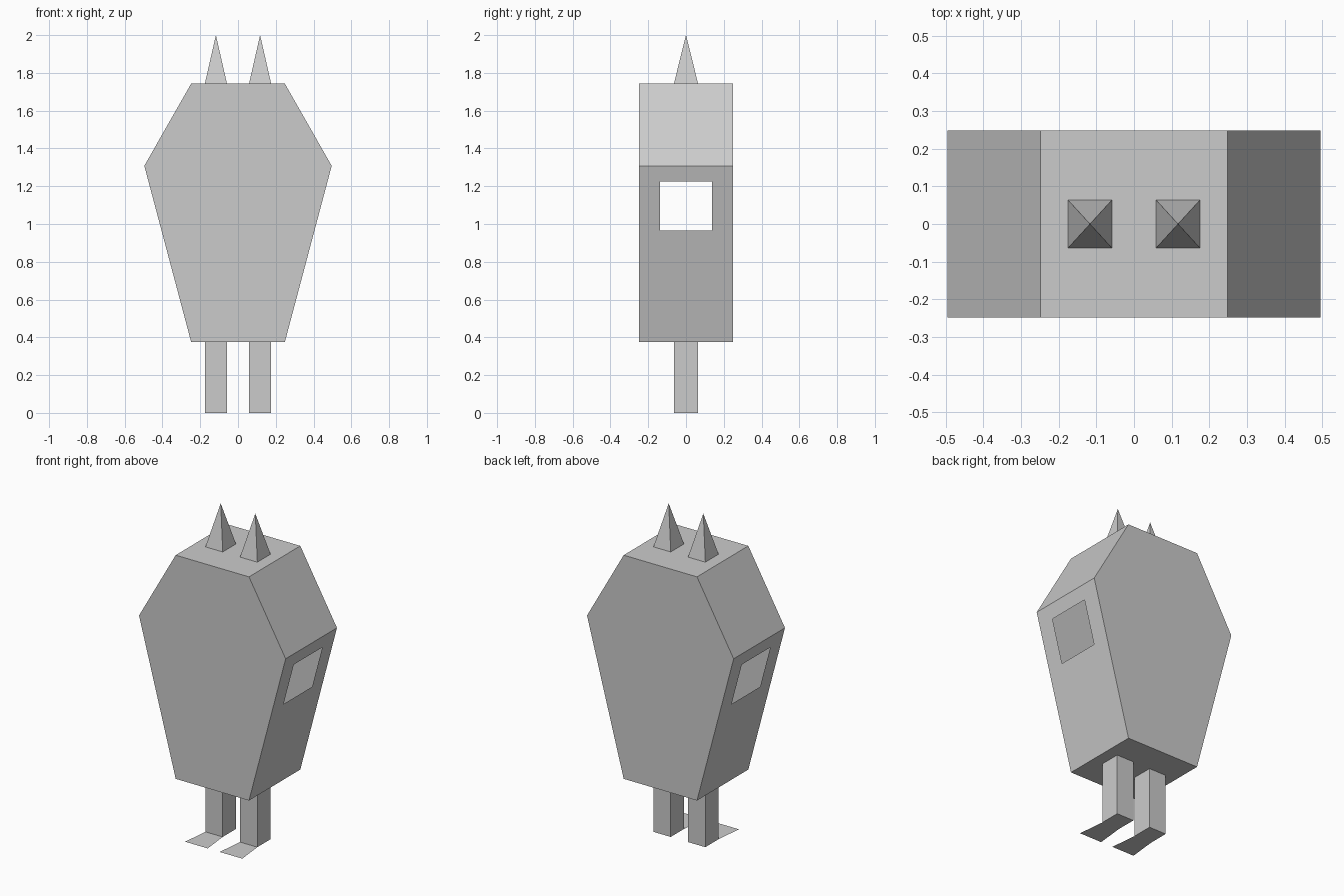
import bpy, bmesh

if "Cube" in bpy.data.objects:
    bpy.data.objects.remove(bpy.data.objects["Cube"])

grey = bpy.data.materials.new("plain grey")
grey.diffuse_color = (0.6, 0.6, 0.6, 1)
grey.use_nodes = True
grey.node_tree.nodes["Principled BSDF"].inputs["Base Color"].default_value = grey.diffuse_color


def make(name, verts, faces):
    bm = bmesh.new()
    vs = [bm.verts.new(v) for v in verts]
    for f in faces:
        bm.faces.new([vs[i] for i in f])
    bmesh.ops.remove_doubles(bm, verts=bm.verts[:], dist=1e-5)
    bmesh.ops.recalc_face_normals(bm, faces=bm.faces[:])
    mesh = bpy.data.meshes.new(name)
    bm.to_mesh(mesh)
    bm.free()
    mesh.materials.append(grey)
    obj = bpy.data.objects.new(name, mesh)
    bpy.context.collection.objects.link(obj)
    return obj


# Body: hollow hexagonal shell
D, Z0, Z1, Z2 = 0.248, 0.375, 1.308, 1.743
WIDE, NARROW = 0.496, 0.248
outline = [(-NARROW, Z0), (NARROW, Z0), (WIDE, Z1),
           (NARROW, Z2), (-NARROW, Z2), (-WIDE, Z1)]
verts = [(x, y, z) for y in (-D, D) for x, z in outline]
faces = [tuple(range(6)), tuple(range(11, 5, -1))]
for i in (0, 2, 3, 4):                      # bottom, shoulders and top
    j = (i + 1) % 6
    faces.append((i, i + 6, j + 6, j))

# Lower side walls: a frame of four faces around an open window
for s in (-1, 1):
    def wall(y, z):
        return (s * (NARROW + (WIDE - NARROW) * (z - Z0) / (Z1 - Z0)), y, z)
    n = len(verts)
    for hy, low, high in ((D, Z0, Z1), (0.138, 0.965, 1.225)):
        verts += [wall(-hy, low), wall(hy, low), wall(hy, high), wall(-hy, high)]
    for k in range(4):
        m = (k + 1) % 4
        faces.append((n + k, n + m, n + 4 + m, n + 4 + k))
make("body", verts, faces)

HX, HY = 0.0585, 0.064
for side, s in (("left", -1), ("right", 1)):
    cx = s * 0.117
    base = [(cx - HX, -HY), (cx + HX, -HY), (cx + HX, HY), (cx - HX, HY)]
    ring = [(k, (k + 1) % 4) for k in range(4)]

    # Leg: square post
    make(side + "_leg",
         [(x, y, z) for z in (0, Z0) for x, y in base],
         [(0, 3, 2, 1), (4, 5, 6, 7)] + [(a, b, b + 4, a + 4) for a, b in ring])

    # Foot: flat flared sheet in front of the leg
    make(side + "_foot",
         [(cx - HX, -HY, 0), (cx + HX, -HY, 0),
          (cx + HX + 0.018, -0.235, 0), (cx - HX - 0.018, -0.235, 0)],
         [(0, 3, 2, 1)]).data.flip_normals()

    # Ear: four-sided spike
    make(side + "_ear",
         [(x, y, Z2) for x, y in base] + [(cx, 0, 2.0)],
         [(0, 3, 2, 1)] + [(a, b, 4) for a, b in ring])
